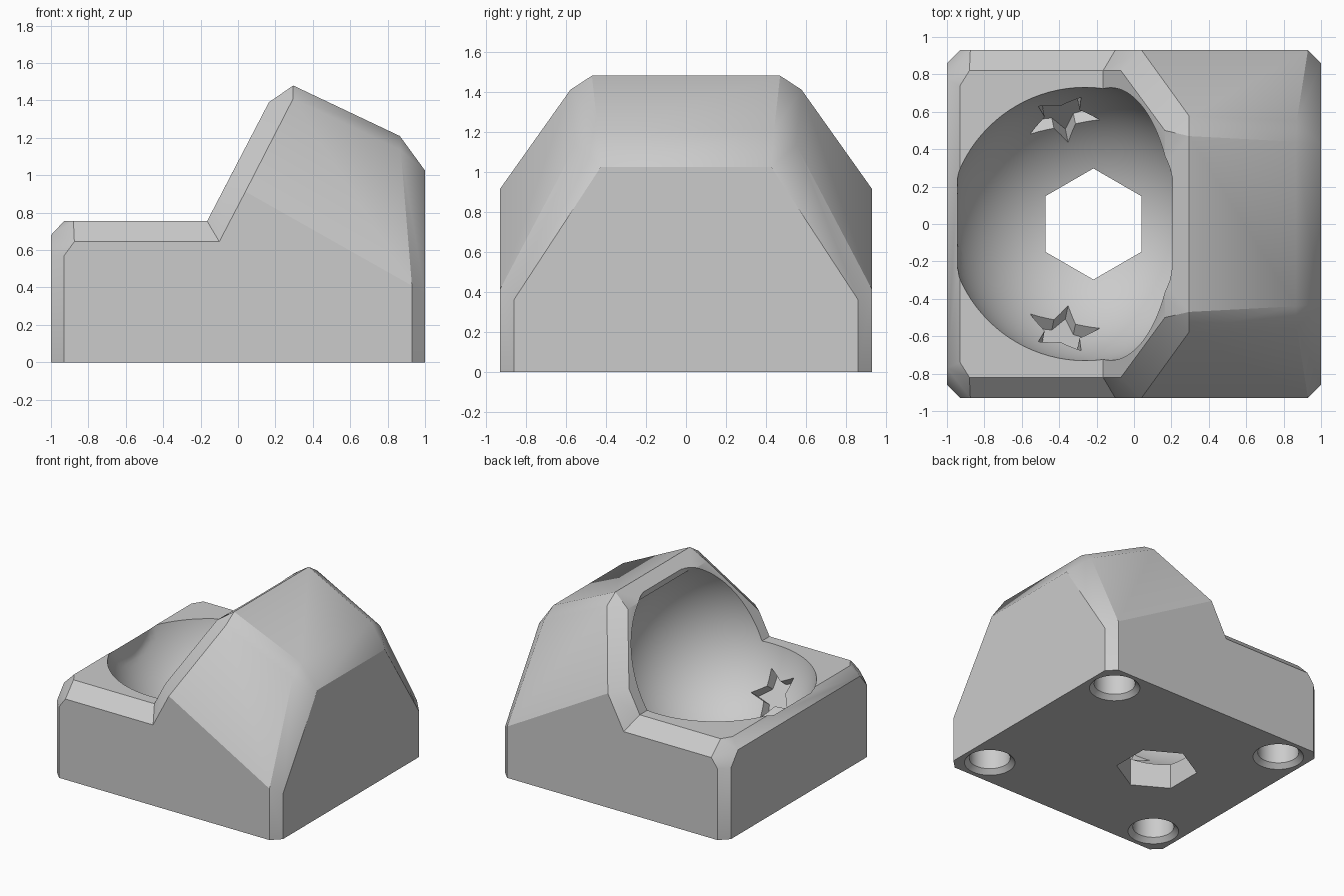
import bpy, bmesh
from math import sin, cos, pi, radians
from mathutils import Vector

old = bpy.data.objects.get("Cube")
if old:
    bpy.data.objects.remove(old)

grey = bpy.data.materials.new("light grey")
grey.use_nodes = True
colour = (0.6, 0.6, 0.6, 1)
grey.diffuse_color = colour
grey.node_tree.nodes["Principled BSDF"].inputs["Base Color"].default_value = colour


def finish(name, bm):
    bmesh.ops.recalc_face_normals(bm, faces=bm.faces)
    mesh = bpy.data.meshes.new(name)
    bm.to_mesh(mesh)
    bm.free()
    mesh.materials.append(grey)
    ob = bpy.data.objects.new(name, mesh)
    bpy.context.collection.objects.link(ob)
    return ob


def mirrored_hull(name, points):
    """Convex block from the corners of one half, mirrored in y."""
    bm = bmesh.new()
    for x, y, z in points:
        for side in (1, -1):
            bm.verts.new((x, side * y, z))
    bmesh.ops.convex_hull(bm, input=bm.verts)
    bmesh.ops.dissolve_limit(bm, angle_limit=radians(2), verts=bm.verts, edges=bm.edges)
    return finish(name, bm)


def loft(name, rings):
    """Closed solid through a stack of equal-sided rings."""
    bm = bmesh.new()
    loops = [[bm.verts.new(p) for p in ring] for ring in rings]
    n = len(loops[0])
    for a, b in zip(loops, loops[1:]):
        for i in range(n):
            j = (i + 1) % n
            bm.faces.new((a[i], a[j], b[j], b[i]))
    bm.faces.new(loops[0])
    bm.faces.new(loops[-1])
    return finish(name, bm)


def ring(x, y, z, radius, sides, turn=0):
    angles = [turn + 2 * pi * i / sides for i in range(sides)]
    return [(x + radius * cos(a), y + radius * sin(a), z) for a in angles]


def combine(body, other, operation):
    mod = body.modifiers.new(operation.title(), 'BOOLEAN')
    mod.operation = operation
    mod.solver = 'EXACT'
    mod.object = other
    bpy.context.view_layer.objects.active = body
    bpy.ops.object.modifier_apply(modifier=mod.name)
    bpy.data.objects.remove(other)


# Tall sloped back of the stand
body = mirrored_hull("stand_body", [
    (-0.558, 0.82, 0), (-0.437, 0.93, 0), (0.93, 0.93, 0), (1, 0.86, 0),
    (-0.07, 0.82, 0.938), (0.04, 0.93, 0.913),
    (0.165, 0.5, 1.39), (0.295, 0.577, 1.41), (0.295, 0.47, 1.48),
    (0.865, 0.44, 1.21), (0.87, 0.55, 1.134),
    (0.93, 0.93, 0.41), (1, 0.86, 0.36), (1, 0.425, 1.025)])

# Low chamfered front block
low_block = mirrored_hull("low_block", [
    (-1, 0.86, 0), (-0.93, 0.93, 0), (0, 0.93, 0),
    (-1, 0.86, 0.57), (-0.93, 0.93, 0.57), (-1, 0.77, 0.68),
    (-0.875, 0.93, 0.645), (-0.88, 0.82, 0.755), (-0.93, 0.74, 0.755),
    (0, 0.93, 0.645), (0, 0.82, 0.755)])
combine(body, low_block, 'UNION')

# Spherical bowl, flattened where it meets the rims
centre = Vector((-0.262, 0, 0.9))
bm = bmesh.new()
bmesh.ops.create_uvsphere(bm, u_segments=96, v_segments=64, radius=0.745)
for v in bm.verts:
    v.co += centre
    v.co.x = max(v.co.x, -0.945)
    if v.co.z > 1.37:
        v.co.x = min(v.co.x, 0.205)
combine(body, finish("bowl_cutter", bm), 'DIFFERENCE')

# Hexagonal hole through the floor
hexagon = [ring(-0.217, 0, z, 0.297, 6, pi / 2) for z in (-0.1, 0.5)]
combine(body, loft("hex_cutter", hexagon), 'DIFFERENCE')

# Star-shaped recesses in the bowl wall
for side in (1, -1):
    axis = (Vector((-0.38, side * 0.57, 0.45)) - centre).normalized()
    turn = axis.to_track_quat('Z', 'X')
    star = []
    for distance in (0.62, 0.81):
        tips = [(0.2 if i % 2 else 0.1, 2 * pi * i / 10) for i in range(10)]
        star.append([centre + turn @ Vector((r * cos(a), r * sin(a), distance))
                     for r, a in tips])
    combine(body, loft("star_cutter", star), 'DIFFERENCE')

# Countersunk foot sockets under the corners
for x in (0.78, -0.78):
    for y in (0.71, -0.71):
        socket = [ring(x, y, z, r, 48)
                  for z, r in ((-0.04, 0.225), (0.035, 0.15), (0.28, 0.15))]
        combine(body, loft("socket_cutter", socket), 'DIFFERENCE')

# Smooth shading with sharp chamfers
bpy.ops.object.select_all(action='DESELECT')
body.select_set(True)
bpy.context.view_layer.objects.active = body
bpy.ops.object.shade_smooth_by_angle(angle=radians(30))
